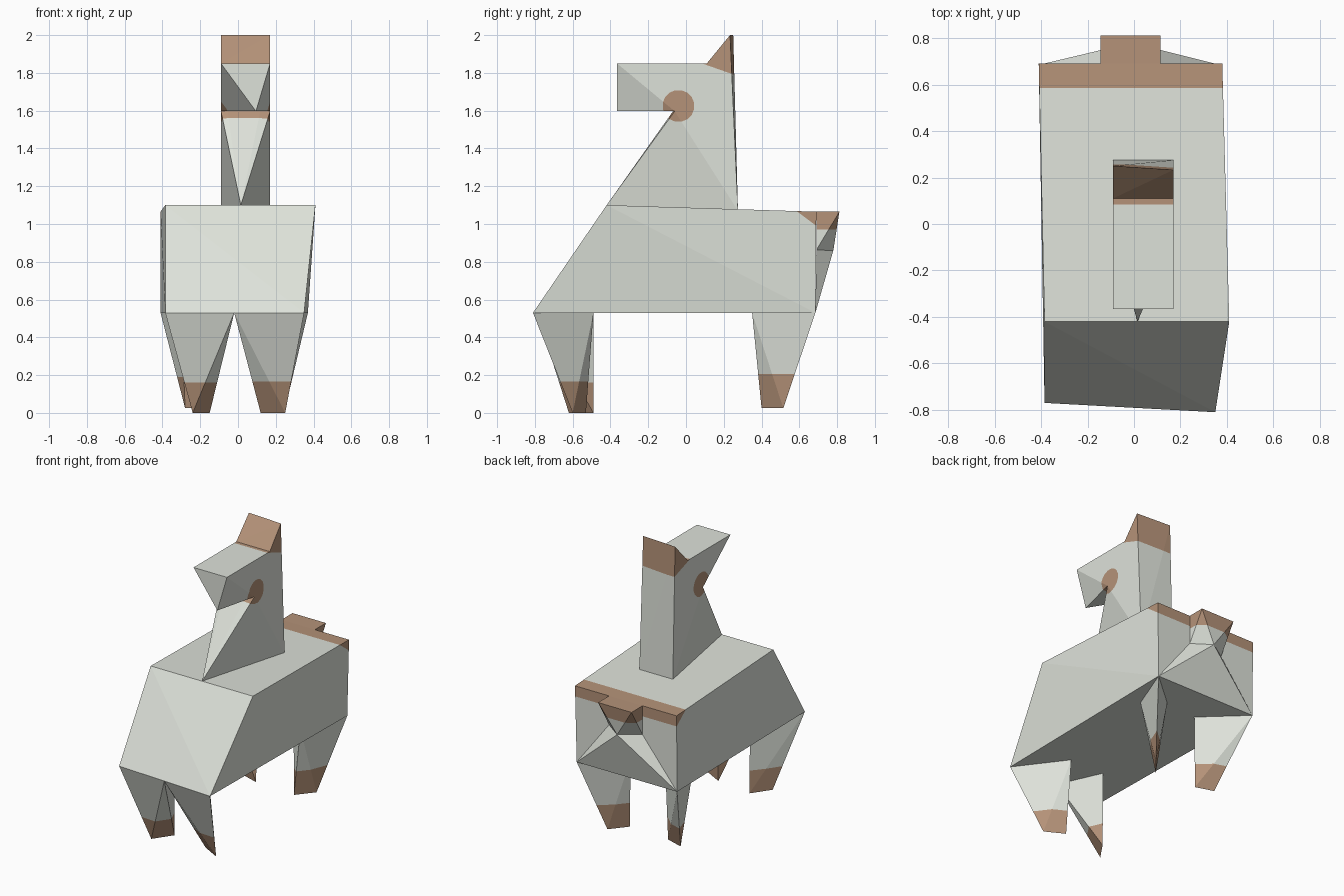
import bpy, bmesh, math
from mathutils import Vector

if "Cube" in bpy.data.objects:
    bpy.data.objects.remove(bpy.data.objects["Cube"])


def material(name, rgb):
    m = bpy.data.materials.new(name)
    m.diffuse_color = (*rgb, 1)
    m.use_nodes = True
    m.node_tree.nodes["Principled BSDF"].inputs["Base Color"].default_value = m.diffuse_color
    return m


WOOL = material("pale grey wool", (0.73, 0.76, 0.70))
BROWN = material("tan brown", (0.46, 0.29, 0.19))


def hull(name, points, planes=(), is_brown=lambda c: False):
    """Convex faceted part, cut along planes and coloured by a rule."""
    bm = bmesh.new()
    for p in points:
        bm.verts.new(p)
    res = bmesh.ops.convex_hull(bm, input=bm.verts)
    junk = {g for g in res["geom_interior"] + res["geom_unused"]
            if isinstance(g, bmesh.types.BMVert)}
    bmesh.ops.delete(bm, geom=list(junk), context='VERTS')
    for co, no in planes:
        bmesh.ops.bisect_plane(bm, geom=bm.verts[:] + bm.edges[:] + bm.faces[:],
                               dist=1e-5, plane_co=co, plane_no=no)
    bmesh.ops.recalc_face_normals(bm, faces=bm.faces)
    for f in bm.faces:
        f.material_index = int(is_brown(f.calc_center_median()))
    me = bpy.data.meshes.new(name)
    bm.to_mesh(me)
    bm.free()
    me.materials.append(WOOL)
    me.materials.append(BROWN)
    ob = bpy.data.objects.new(name, me)
    bpy.context.collection.objects.link(ob)
    return ob


def beyond(plane, c):
    return (c - plane[0]).dot(plane[1]) > 0


# Body block with brown rear rim
BL, BR = (-0.41, 0.685, 0.53), (0.37, 0.685, 0.53)
FL, FR = (-0.385, -0.77, 0.53), (0.35, -0.81, 0.53)
rim = (Vector((0, 0.59, 1.065)), Vector((0, 0.075, 0.10)))
hull("body", [BL, BR, FL, FR,
              (-0.385, -0.42, 1.10), (0.41, -0.42, 1.10),
              (-0.41, 0.69, 1.065), (0.38, 0.69, 1.065)],
     [rim], lambda c: beyond(rim, c))

# Tail and the facets running from it to the rump corners
R1, R2, P = (0.115, 0.69, 0.862), (-0.145, 0.69, 0.862), (-0.01, 0.78, 0.86)
tip = (Vector((0, 0, 0.97)), Vector((0, 0, 1)))
hull("tail", [(x, y, 1.065) for x in (-0.145, 0.115) for y in (0.69, 0.812)]
     + [R1, R2, P], [tip], lambda c: beyond(tip, c))
hull("rump", [BL, BR, R1, R2, P])

# Neck, ear and muzzle, with brown ear top and round eye patch
XS = (-0.09, 0.17)
chin = [(x, -0.06, 1.597) for x in XS]
brow = [(x, 0.11, 1.85) for x in XS]
ear = (Vector((0, 0.085, 1.85)), Vector((0, 0.06, 0.17)))
eye, radius = Vector((0, -0.04, 1.625)), 0.083
ring = []
for i in range(16):
    a = math.tau * i / 16
    n = Vector((0, math.cos(a), math.sin(a)))
    ring.append((eye + n * radius, n))


def head_brown(c):
    return beyond(ear, c) or not any(beyond(p, c) for p in ring)


neck = [(0.015, -0.42, 1.10), (-0.09, 0.275, 1.07), (0.17, 0.275, 1.07),
        (-0.09, 0.25, 2.0), (0.17, 0.233, 2.0)]
hull("neck", neck + chin + brow, [ear] + ring, head_brown)
hull("muzzle", [(x, -0.365, 1.85) for x in XS] + [(0.095, -0.365, 1.597)]
     + chin + brow, [ear] + ring, head_brown)

# Legs: triangular top tapering to a foot edge, brown hooves
legs = {
    "front_left_leg": ([FL, (-0.02, -0.79, 0.53), (-0.155, -0.49, 0.53)],
                       [(-0.24, -0.62, 0), (-0.15, -0.49, 0)], 0.16),
    "front_right_leg": ([FR, (-0.02, -0.79, 0.53), (0.11, -0.49, 0.53)],
                        [(0.25, -0.60, 0), (0.12, -0.53, 0)], 0.165),
    "back_left_leg": ([BL, (-0.30, 0.35, 0.53), (-0.14, 0.43, 0.53)],
                      [(-0.28, 0.46, 0.025), (-0.155, 0.42, 0.025)], 0.19),
    "back_right_leg": ([BR, (0.24, 0.35, 0.53), (0.11, 0.46, 0.53)],
                       [(0.25, 0.515, 0.025), (0.155, 0.40, 0.025)], 0.205),
}
for name, (top, foot, h) in legs.items():
    cut = (Vector((0, 0, h)), Vector((0, 0, -1)))
    hull(name, top + foot, [cut], lambda c, cut=cut: beyond(cut, c))
